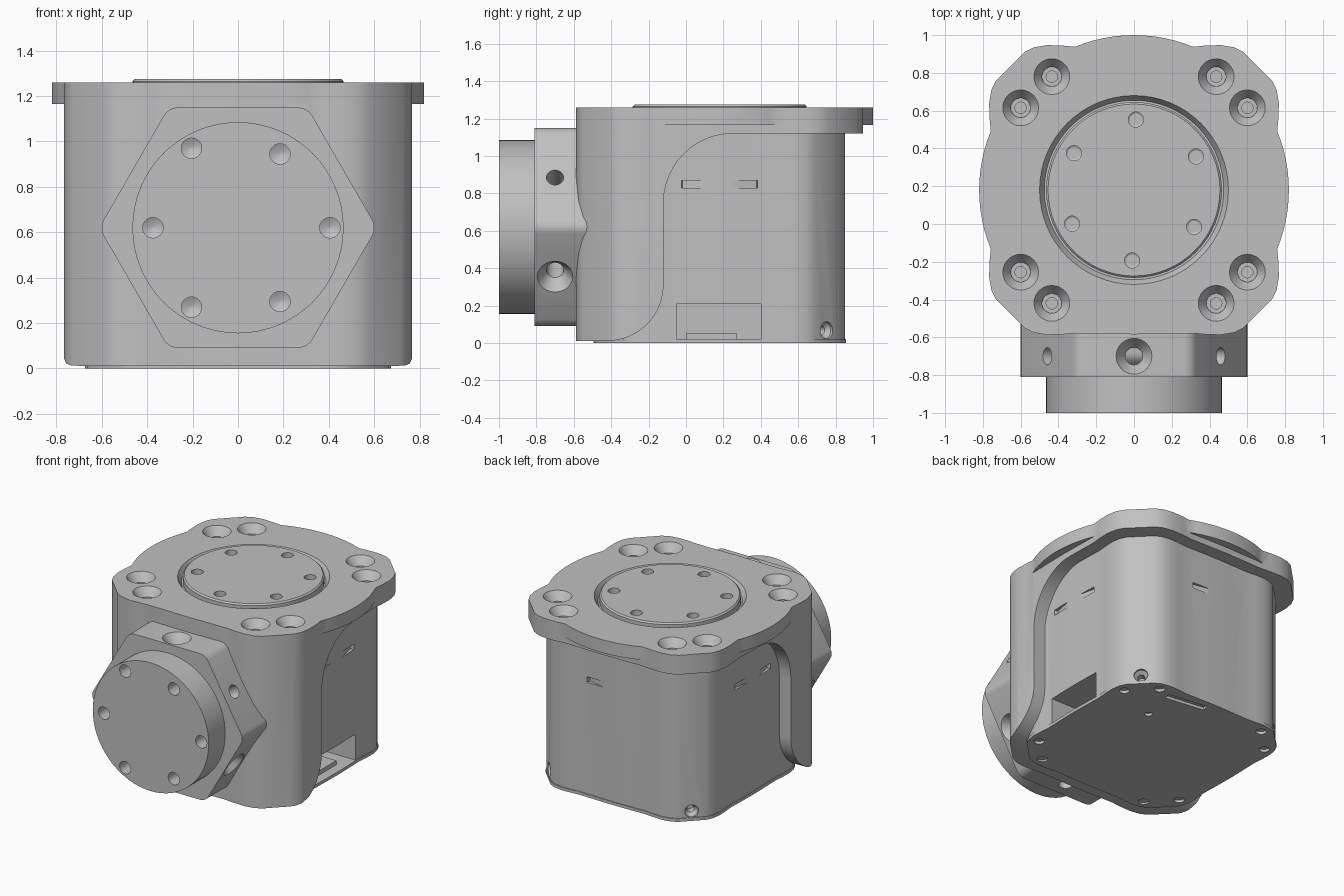
import bpy, bmesh
from math import sin, cos, pi, radians, sqrt
from mathutils import Vector, Matrix

if "Cube" in bpy.data.objects:
    bpy.data.objects.remove(bpy.data.objects["Cube"])

CY = 0.18       # centre of the housing in y
HZ = 0.62       # height of the front hub axis
TOP = 1.26      # top face of the flange

grey = bpy.data.materials.new("machined_grey")
grey.use_nodes = True
grey.diffuse_color = (0.53, 0.53, 0.53, 1)
grey.node_tree.nodes["Principled BSDF"].inputs["Base Color"].default_value = (0.53, 0.53, 0.53, 1)


def finish(name, bm):
    bmesh.ops.recalc_face_normals(bm, faces=bm.faces)
    mesh = bpy.data.meshes.new(name)
    bm.to_mesh(mesh)
    bm.free()
    mesh.materials.append(grey)
    obj = bpy.data.objects.new(name, mesh)
    bpy.context.collection.objects.link(obj)
    return obj


def prism(name, points, sweep):
    """Closed polygon swept along a vector."""
    bm = bmesh.new()
    face = bm.faces.new([bm.verts.new(p) for p in points])
    new = bmesh.ops.extrude_face_region(bm, geom=[face])["geom"]
    bmesh.ops.translate(bm, vec=sweep, verts=[v for v in new if isinstance(v, bmesh.types.BMVert)])
    return finish(name, bm)


def box(name, size, loc, rot=0):
    bm = bmesh.new()
    bmesh.ops.create_cube(bm, size=1)
    bm.transform(Matrix.Translation(loc) @ Matrix.Rotation(rot, 4, "Z") @ Matrix.Diagonal((*size, 1)))
    return finish(name, bm)


def turned(name, profile, loc, axis, sides=32, fillet=0):
    """Solid of revolution: (radius, distance) pairs along an axis."""
    bm = bmesh.new()
    rings = [[bm.verts.new((r * cos(2 * pi * i / sides), r * sin(2 * pi * i / sides), d))
              for i in range(sides)] for r, d in profile]
    for a, b in zip(rings, rings[1:]):
        for i in range(sides):
            j = (i + 1) % sides
            bm.faces.new((a[i], a[j], b[j], b[i]))
    bm.faces.new(rings[0])
    bm.faces.new(rings[-1])
    if fillet:
        edges = [e for e in bm.edges if abs(e.verts[0].co.z - e.verts[1].co.z) > 0.01]
        bmesh.ops.bevel(bm, geom=edges, offset=fillet, segments=4, profile=0.5, affect="EDGES")
    bm.transform(Matrix.Translation(loc) @ Vector(axis).to_track_quat("Z", "Y").to_matrix().to_4x4())
    return finish(name, bm)


def combine(target, tool, operation="DIFFERENCE"):
    mod = target.modifiers.new("cut", "BOOLEAN")
    mod.operation, mod.solver, mod.object = operation, "EXACT", tool
    bpy.context.view_layer.objects.active = target
    bpy.ops.object.modifier_apply(modifier=mod.name)
    bpy.data.objects.remove(tool)


def drill(target, loc, axis, profile, sides=24):
    combine(target, turned("drill", profile, loc, axis, sides))


def outline(scale, z):
    """Lobed square: one octant mirrored, then turned four times."""
    octant = [(0.15, 0.761), (0.3, 0.757), (0.38, 0.765), (0.46, 0.767), (0.53, 0.755), (0.58, 0.73)]
    side = [Vector((-x, n, 0)) for x, n in reversed(octant)] + [Vector((0, 0.764, 0))]
    side += [Vector((x, n, 0)) for x, n in octant]
    return [Matrix.Rotation(-k * pi / 2, 3, "Z") @ p * scale + Vector((0, CY, z))
            for k in range(4) for p in side]


DOWN, UP = (0, 0, -1), (0, 0, 1)
corner_holes = [(sx * x, CY + sy * y) for sx in (-1, 1) for sy in (-1, 1)
                for x, y in ((0.435, 0.6), (0.6, 0.435))]

# Front shell with top flange and round bulges
shell = prism("front_shell", outline(1, 0.012), (0, 0, TOP - 0.012))
arc = [k * pi / 24 for k in range(13)]
curve = [(-0.42 + 0.3 * sin(t), 0.312 - 0.3 * cos(t)) for t in arc]
curve += [(0.25 - 0.37 * cos(t), 0.75 + 0.37 * sin(t)) for t in arc]
curve += [(1.3, 1.12), (1.3, -0.2), (-0.42, -0.2)]
combine(shell, prism("side_cutter", [(-1.2, y, z) for y, z in curve], (2.4, 0, 0)))
bulge = turned("bulge", [(0.82, 0), (0.82, TOP - 1.165)], (0, CY, 1.165), UP, 96)
combine(bulge, box("clip", (2, 0.4, 1), (0, -0.78, 1.2)))
combine(shell, bulge, "UNION")

# Recess for the output disc and screw holes in the flange
drill(shell, (0, CY, TOP), DOWN, [(0.5, -0.05), (0.5, 0), (0.475, 0.04)], 64)
for x, y in corner_holes:
    drill(shell, (x, y, TOP), DOWN,
          [(0.095, -0.05), (0.095, 0), (0.052, 0.06), (0.052, 0.09), (0.03, 0.09), (0.03, 0.12)])

# Output disc on top
output = turned("output_disc", [(0.465, 0), (0.465, 0.085), (0.455, 0.095)], (0, CY, 1.18), UP, 64)
for k in range(6):
    a = radians(88.5 + 60 * k)
    drill(output, (0.373 * cos(a), CY + 0.373 * sin(a), 1.275), DOWN,
          [(0.04, -0.05), (0.04, 0.05), (0.005, 0.07)])

# Rear cover with snap pockets, cable opening and corner screws
cover = prism("rear_cover", outline(0.873, 0.02), (0, 0, 1.105))
for side in (0, pi / 2, pi):
    for s in (-1, 1):
        spot = Matrix.Rotation(side, 3, "Z") @ Vector((0.68, s * 0.14, 0))
        combine(cover, box("pocket", (0.06, 0.13, 0.04), spot + Vector((0, CY, 0.85)), side + s * 0.2))
combine(cover, box("opening_cutter", (0.5, 0.45, 0.21), (0.55, 0.175, 0.105)))
for s in (-1, 1):
    drill(cover, (s * 0.572, CY + 0.572, 0.068), (-s, -1, 0),
          [(0.046, -0.05), (0.046, 0.015), (0.025, 0.04), (0.025, 0.09)])
box("connector_ledge", (0.25, 0.27, 0.035), (0.475, 0.135, 0.035))

# Bottom plate
plate = prism("bottom_plate", outline(0.88, 0), (0, 0, 0.022))
for x, y in corner_holes:
    drill(plate, (x, y, 0), UP, [(0.035, -0.05), (0.035, 0.1)])
drill(plate, (0.28, CY + 0.3, 0), UP, [(0.025, -0.05), (0.025, 0.1)])
combine(plate, box("slot_cutter", (0.3, 0.05, 0.2), (0.19, CY + 0.58, 0), -0.13))

# Hexagonal hub with three crossing bores, countersunk at one end
hub = turned("hex_hub", [(0.53 * 2 / sqrt(3), 0), (0.53 * 2 / sqrt(3), 0.41)],
             (0, -0.4, HZ), (0, -1, 0), 6, 0.04)
for deg in (90, 210, 330):
    n = Vector((cos(radians(deg)), 0, sin(radians(deg))))
    drill(hub, Vector((0, -0.7, HZ)) + n * 0.53, -n,
          [(0.095, -0.05), (0.095, 0), (0.046, 0.07), (0.046, 1.2)])

# Round front disc
front = turned("front_disc", [(0.465, 0), (0.465, 0.2)], (0, -0.8, HZ), (0, -1, 0), 64)
for x, z in ((-0.375, 0), (0.405, 0), (-0.205, 0.35), (0.185, 0.325), (-0.205, -0.35), (0.185, -0.325)):
    drill(front, (x, -1, HZ + z), (0, 1, 0), [(0.045, -0.05), (0.045, 0.1), (0.005, 0.12)])

# Smooth round walls, keep edges sharp
for obj in bpy.context.collection.objects:
    if obj.type == "MESH" and grey.name in obj.data.materials:
        bpy.ops.object.select_all(action="DESELECT")
        obj.select_set(True)
        bpy.context.view_layer.objects.active = obj
        bpy.ops.object.shade_smooth_by_angle(angle=radians(28))
